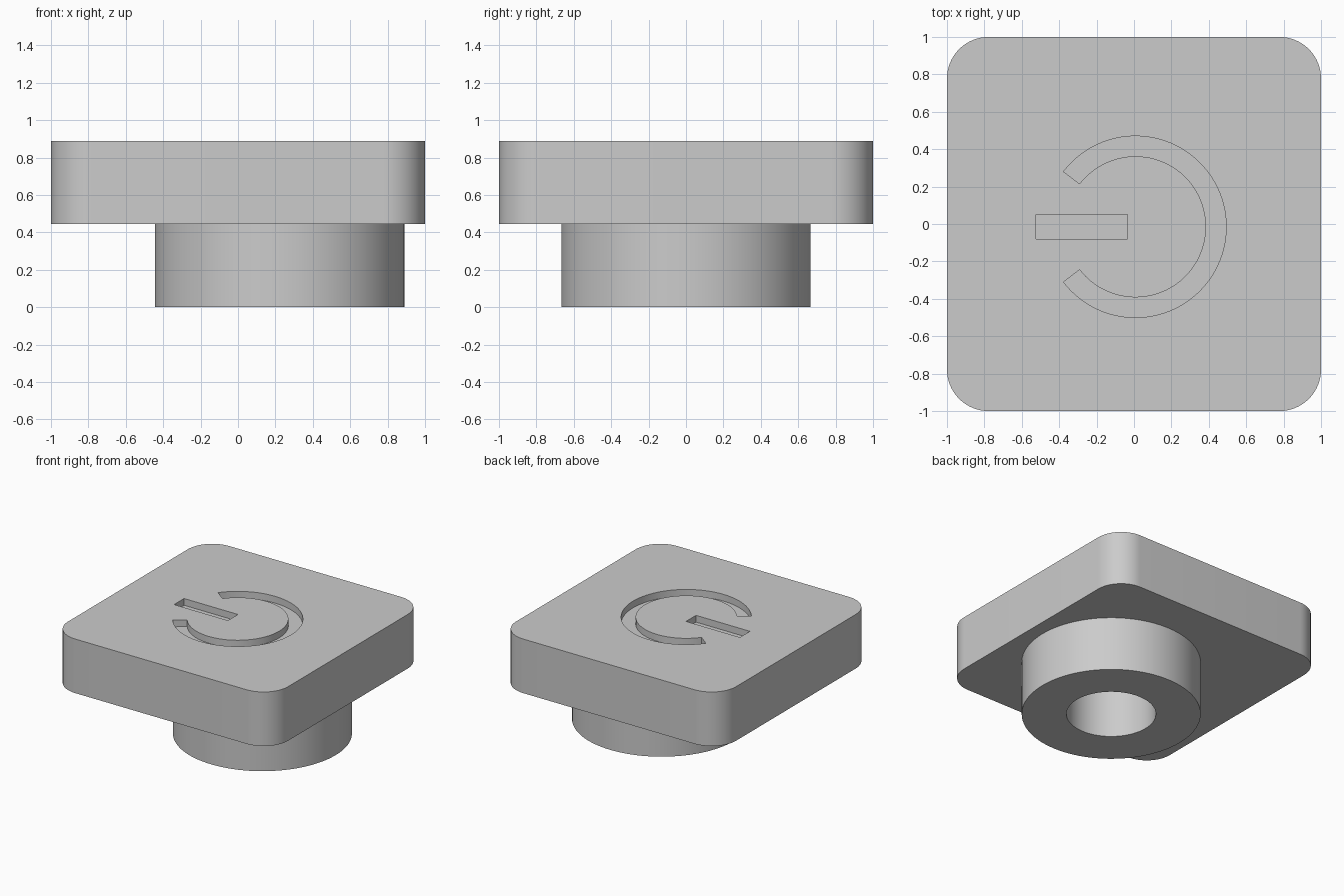
import bpy, bmesh
from math import cos, sin, pi, radians

cube = bpy.data.objects.get("Cube")
if cube:
    bpy.data.objects.remove(cube, do_unlink=True)

UNIT = 1 / 9                      # plate is 18 modules wide
STEM_TOP, TOP = 4 * UNIT, 8 * UNIT
ENGRAVE = 0.5 * UNIT

grey = bpy.data.materials.new("light grey plastic")
grey.use_nodes = True
grey.diffuse_color = (0.6, 0.6, 0.6, 1)
grey.node_tree.nodes["Principled BSDF"].inputs["Base Color"].default_value = (0.6, 0.6, 0.6, 1)


def arc(cx, cy, r, start, end, n):
    """Points along an arc, angles in radians."""
    return [(cx + r * cos(start + (end - start) * i / n),
             cy + r * sin(start + (end - start) * i / n)) for i in range(n + 1)]


def circle(cx, cy, r, n=96):
    return arc(cx, cy, r, 0, 2 * pi, n)[:-1]


def extrude(name, outline, z0, z1):
    """Solid prism from a counter-clockwise outline."""
    bm = bmesh.new()
    face = bm.faces.new([bm.verts.new((x, y, z0)) for x, y in outline])
    top = bmesh.ops.extrude_face_region(bm, geom=[face])["geom"]
    bmesh.ops.translate(bm, vec=(0, 0, z1 - z0),
                        verts=[v for v in top if isinstance(v, bmesh.types.BMVert)])
    bmesh.ops.recalc_face_normals(bm, faces=bm.faces)
    mesh = bpy.data.meshes.new(name)
    bm.to_mesh(mesh)
    bm.free()
    mesh.materials.append(grey)
    obj = bpy.data.objects.new(name, mesh)
    bpy.context.collection.objects.link(obj)
    return obj


def cut(target, cutter):
    """Subtract the cutter, apply the result and drop the cutter."""
    mod = target.modifiers.new("cut", 'BOOLEAN')
    mod.operation, mod.solver, mod.object = 'DIFFERENCE', 'EXACT', cutter
    cutter.hide_render = True
    bpy.context.view_layer.objects.active = target
    bpy.ops.object.modifier_apply(modifier=mod.name)
    bpy.data.objects.remove(cutter, do_unlink=True)


# Square plate with rounded corners
radius = 2 * UNIT
inner = 1 - radius
outline = []
for i, (sx, sy) in enumerate([(1, 1), (-1, 1), (-1, -1), (1, -1)]):
    outline += arc(sx * inner, sy * inner, radius, i * pi / 2, (i + 1) * pi / 2, 16)
plate = extrude("button_plate", outline, STEM_TOP, TOP)

# Engraved open ring and bar
cx, cy, gap = 0.008, -0.015, radians(37.5)
ring = (arc(cx, cy, 0.485, gap - pi, pi - gap, 80)
        + arc(cx, cy, 0.377, pi - gap, gap - pi, 80))
cut(plate, extrude("ring_cutter", ring, TOP - ENGRAVE, TOP + 0.1))
bar = [(-0.525, -0.08), (-0.035, -0.08), (-0.035, 0.05), (-0.525, 0.05)]
cut(plate, extrude("bar_cutter", bar, TOP - ENGRAVE, TOP + 0.1))

# Offset round stem with a bore
stem = extrude("stem", circle(2 * UNIT, 0, 6 * UNIT), 0, STEM_TOP)
cut(stem, extrude("bore_cutter", circle(2 * UNIT, 0, 3 * UNIT), -0.1, STEM_TOP + 0.1))

# Smooth curved walls, keep crisp edges
for obj in (plate, stem):
    bpy.ops.object.select_all(action='DESELECT')
    obj.select_set(True)
    bpy.context.view_layer.objects.active = obj
    bpy.ops.object.shade_smooth_by_angle(angle=radians(30))
